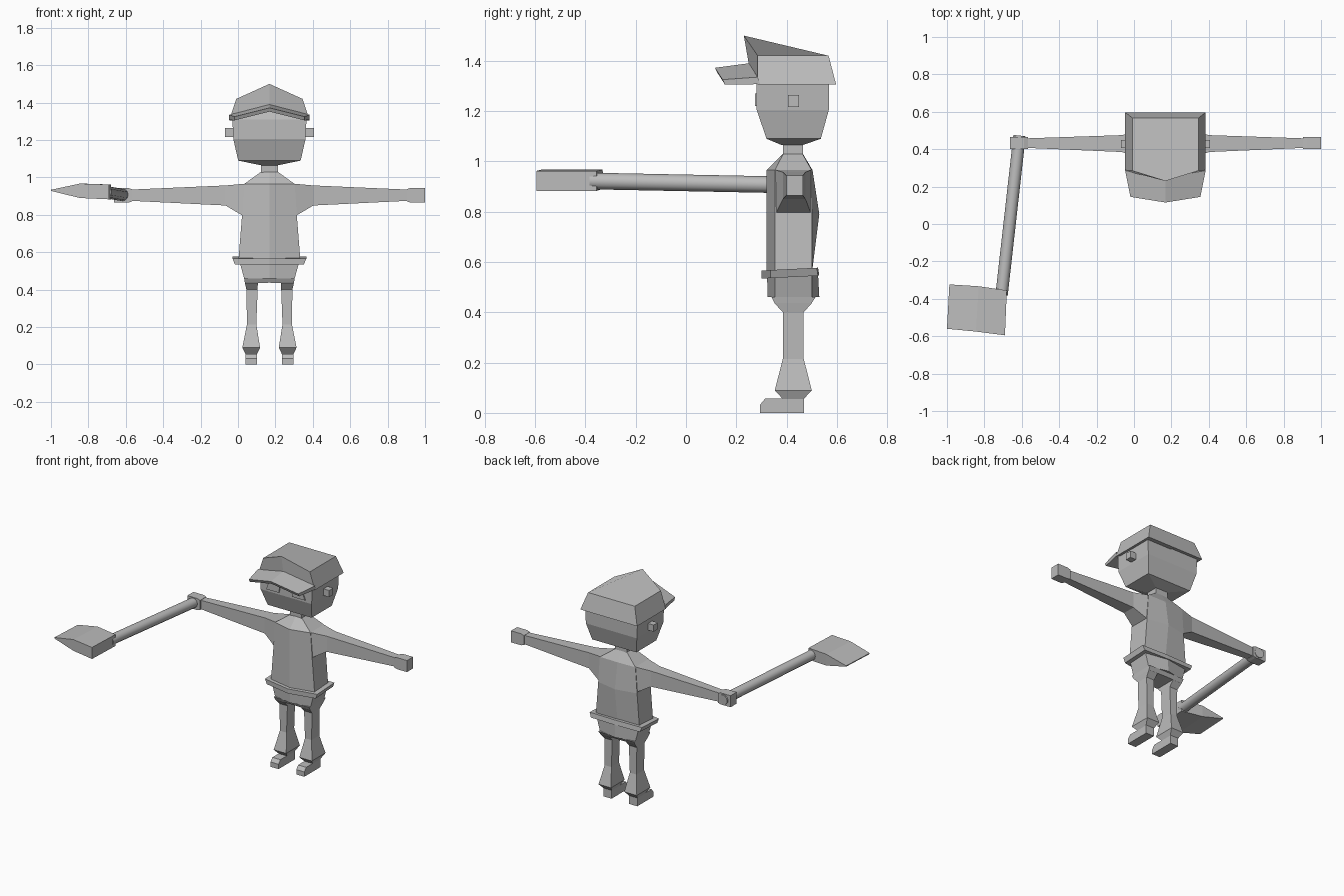
import bpy
import bmesh
from mathutils import Vector

default = bpy.data.objects.get("Cube")
if default:
    bpy.data.objects.remove(default, do_unlink=True)

CX = 0.168  # centre line of the figure

grey = bpy.data.materials.new("plain_grey")
grey.use_nodes = True
grey.diffuse_color = (0.5, 0.5, 0.5, 1)
grey.node_tree.nodes["Principled BSDF"].inputs["Base Color"].default_value = (0.5, 0.5, 0.5, 1)


def loft(name, rings, origin=CX):
    """Skin matching rings of points and close both ends."""
    bm = bmesh.new()
    loops = [[bm.verts.new((x + origin, y, z)) for x, y, z in r] for r in rings]
    for a, b in zip(loops, loops[1:]):
        n = len(a)
        for i in range(n):
            j = (i + 1) % n
            bm.faces.new((a[i], a[j], b[j], b[i]))
    bm.faces.new(loops[0])
    bm.faces.new(loops[-1])
    bmesh.ops.remove_doubles(bm, verts=bm.verts, dist=0.0001)
    bmesh.ops.recalc_face_normals(bm, faces=bm.faces)
    mesh = bpy.data.meshes.new(name)
    bm.to_mesh(mesh)
    bm.free()
    mesh.materials.append(grey)
    obj = bpy.data.objects.new(name, mesh)
    bpy.context.collection.objects.link(obj)
    return obj


def rect_z(z, x0, x1, y0, y1):
    return [(x0, y0, z), (x1, y0, z), (x1, y1, z), (x0, y1, z)]


def rect_x(x, y0, y1, z0, z1):
    return [(x, y0, z0), (x, y1, z0), (x, y1, z1), (x, y0, z1)]


def hexa(z, w, front, y0, y1, back, tilt=0):
    """Level ring with ridges on the front and back centre line."""
    pts = [(-w, y0), (0, front), (w, y0), (w, y1), (0, back), (-w, y1)]
    return [(x, y, z + tilt * (y - 0.42)) for x, y in pts]


def box(name, x0, x1, y0, y1, z0, z1):
    return loft(name, [rect_z(z0, x0, x1, y0, y1), rect_z(z1, x0, x1, y0, y1)])


# Head and neck
loft("head", [rect_z(z, -w, w, y0, y1) for z, w, y0, y1 in (
    (1.065, 0.045, 0.38, 0.465),
    (1.09, 0.167, 0.32, 0.536),
    (1.205, 0.193, 0.281, 0.568),
    (1.31, 0.198, 0.281, 0.568),
    (1.37, 0.10, 0.30, 0.53))])
box("neck", -0.045, 0.045, 0.385, 0.465, 1.02, 1.07)

# Cap crown with a peaked front, and a folded brim
bottom = [(-0.215, 0.285, 1.305), (0, 0.25, 1.385), (0.215, 0.285, 1.305),
          (0.215, 0.597, 1.305), (0, 0.597, 1.305), (-0.215, 0.597, 1.305)]
top = [(-0.177, 0.285, 1.42), (0, 0.23, 1.50), (0.177, 0.285, 1.42),
       (0.177, 0.567, 1.42), (0, 0.567, 1.42), (-0.177, 0.567, 1.42)]
loft("cap_crown", [bottom, top])


def brim_ring(w, y_side, z_side, y_mid, z_mid, thick):
    upper = [(-w, y_side, z_side), (0, y_mid, z_mid), (w, y_side, z_side)]
    return upper + [(x, y + 0.01, z - thick) for x, y, z in reversed(upper)]


loft("cap_brim", [brim_ring(0.215, 0.285, 1.335, 0.25, 1.39, 0.028),
                  brim_ring(0.187, 0.145, 1.325, 0.115, 1.372, 0.02)])

# Torso, belt and hips
loft("torso", [hexa(0.55, 0.166, 0.32, 0.353, 0.50, 0.50),
               hexa(0.79, 0.147, 0.32, 0.353, 0.50, 0.53),
               hexa(0.965, 0.135, 0.32, 0.353, 0.50, 0.503),
               hexa(1.03, 0.045, 0.385, 0.387, 0.463, 0.465)])
loft("belt", [hexa(0.54, 0.185, 0.30, 0.335, 0.525, 0.53, 0.05),
              hexa(0.572, 0.198, 0.30, 0.335, 0.52, 0.525, 0.05)])
loft("hips", [hexa(0.46, 0.135, 0.325, 0.353, 0.50, 0.53),
              hexa(0.55, 0.16, 0.322, 0.353, 0.50, 0.525)])

# Parts that come in pairs
for side, s in (("right", -1), ("left", 1)):
    loft(side + "_arm", [rect_x(s * x, y0, y1, z0, z1) for x, y0, y1, z0, z1 in (
        (0.125, 0.353, 0.50, 0.785, 0.967),
        (0.235, 0.385, 0.475, 0.85, 0.957),
        (0.74, 0.407, 0.458, 0.875, 0.935))])
    loft(side + "_hand", [rect_x(s * x, 0.40, 0.466, z0, z1) for x, z0, z1 in (
        (0.735, 0.872, 0.937), (0.755, 0.865, 0.944), (0.832, 0.865, 0.944))])
    loft(side + "_leg", [rect_z(z, s * x0, s * x1, y0, y1) for z, x0, x1, y0, y1 in (
        (0.46, 0, 0.135, 0.34, 0.515),
        (0.437, 0, 0.131, 0.352, 0.50),
        (0.436, 0.062, 0.131, 0.352, 0.50),
        (0.40, 0.063, 0.123, 0.385, 0.468),
        (0.215, 0.07, 0.12, 0.385, 0.468),
        (0.09, 0.05, 0.145, 0.353, 0.50),
        (0.055, 0.067, 0.128, 0.385, 0.468))])
    shoe = [(0.295, 0), (0.47, 0), (0.47, 0.057), (0.315, 0.057), (0.295, 0.033)]
    loft(side + "_shoe", [[(s * x, y, z) for y, z in shoe] for x in (0.067, 0.128)])
    box(side + "_ear", s * 0.19, s * 0.238, 0.406, 0.45, 1.217, 1.263)
    eye = [(0.044, 1.27), (0.128, 1.27), (0.147, 1.22), (0.05, 1.22)]
    loft(side + "_eye", [[(s * x, y, z) for x, z in eye] for y in (0.274, 0.283)])

# Axe handle
a, b = Vector((-0.612, 0.472, 0.905)), Vector((-0.708, -0.38, 0.922))
bpy.ops.mesh.primitive_cylinder_add(vertices=12, radius=0.033, depth=(b - a).length,
                                    location=(a + b) / 2)
handle = bpy.context.object
handle.name = "axe_handle"
handle.rotation_euler = (b - a).to_track_quat("Z", "Y").to_euler()
handle.data.materials.append(grey)
bpy.ops.object.shade_smooth_by_angle()

# Axe blade, tapering to a thin cutting edge
loft("axe_blade", [[(x0, y0, z0), (x1, y1, z0), (x1, y1, z1), (x0, y0, z1)]
                   for x0, y0, x1, y1, z0, z1 in (
    (-0.69, -0.595, -0.68, -0.355, 0.883, 0.962),
    (-0.845, -0.575, -0.83, -0.333, 0.89, 0.967),
    (-1.0, -0.56, -0.987, -0.323, 0.928, 0.934))], origin=0)
